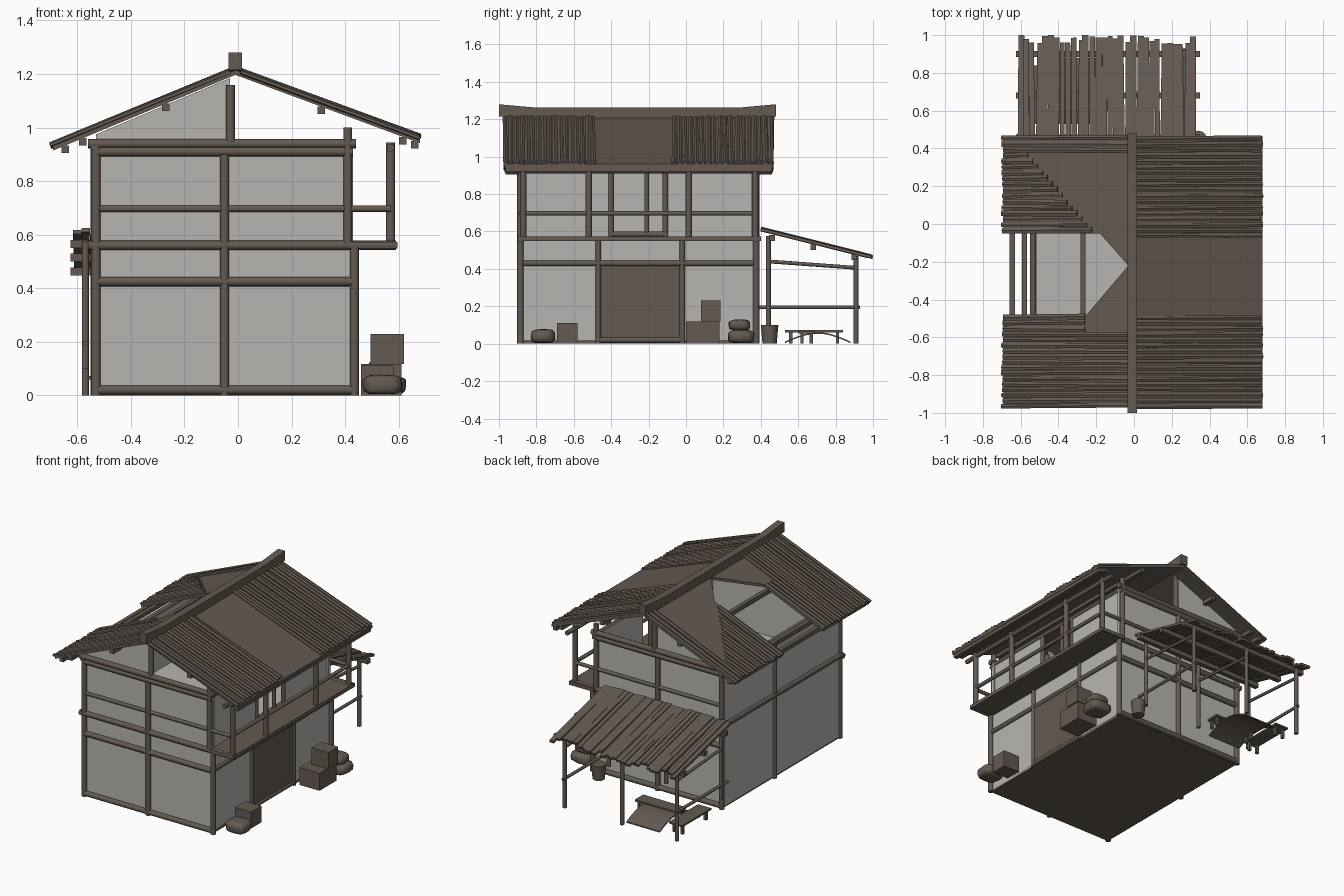
import bpy, bmesh, math, random
from mathutils import Vector, Matrix

if "Cube" in bpy.data.objects:
    bpy.data.objects.remove(bpy.data.objects["Cube"])

random.seed(4)


def material(name, col):
    m = bpy.data.materials.new(name)
    m.diffuse_color = (*col, 1)
    m.use_nodes = True
    m.node_tree.nodes["Principled BSDF"].inputs["Base Color"].default_value = m.diffuse_color
    return m


WOOD = material("weathered wood", (0.125, 0.102, 0.083))
PLASTER = material("grey plaster", (0.47, 0.46, 0.44))


def finish(name, bm, mat, smooth=False):
    bmesh.ops.recalc_face_normals(bm, faces=bm.faces)
    me = bpy.data.meshes.new(name)
    bm.to_mesh(me)
    bm.free()
    me.materials.append(mat)
    ob = bpy.data.objects.new(name, me)
    bpy.context.collection.objects.link(ob)
    if smooth:
        bpy.context.view_layer.objects.active = ob
        ob.select_set(True)
        bpy.ops.object.shade_smooth_by_angle(angle=math.radians(50))
        ob.select_set(False)
    return ob


def bar(bm, a, b, w, h=None, sides=4):
    """Beam from a to b: w is the horizontal width, h the height."""
    a, b = Vector(a), Vector(b)
    d = (b - a).normalized()
    up = Vector((0, 1, 0)) if abs(d.z) > 0.95 else Vector((0, 0, 1))
    s = d.cross(up).normalized()
    t = s.cross(d)
    m = Matrix((s, t, d)).transposed().to_4x4()
    m = Matrix.Translation((a + b) / 2) @ m @ Matrix.Diagonal((w, h or w, (b - a).length, 1))
    if sides == 4:
        bmesh.ops.create_cube(bm, size=1, matrix=m)
    else:
        bmesh.ops.create_cone(bm, cap_ends=True, segments=sides, radius1=0.5, radius2=0.5, depth=1, matrix=m)


def bars(name, items, mat=WOOD, w=0.035, sides=10):
    bm = bmesh.new()
    for a, b in items:
        bar(bm, a, b, w, sides=sides)
    return finish(name, bm, mat, sides > 4)


def box(name, x, y, z, mat):
    bm = bmesh.new()
    c = [(p[0] + p[1]) / 2 for p in (x, y, z)]
    s = [p[1] - p[0] for p in (x, y, z)]
    bmesh.ops.create_cube(bm, size=1, matrix=Matrix.Translation(c) @ Matrix.Diagonal((*s, 1)))
    return finish(name, bm, mat)


def plate(name, pts, offset, mat):
    """Polygon extruded by an offset vector."""
    bm = bmesh.new()
    f = bm.faces.new([bm.verts.new(p) for p in pts])
    r = bmesh.ops.extrude_face_region(bm, geom=[f])
    bmesh.ops.translate(bm, vec=offset, verts=[v for v in r["geom"] if isinstance(v, bmesh.types.BMVert)])
    return finish(name, bm, mat)


XL, XR, YF, YB = -0.53, 0.43, -0.88, 0.37

# Floors and plaster walls
box("ground_floor", (XL, XR), (YF, YB), (0, 0.02), WOOD)
box("upper_floor", (XL, XR), (YF, YB), (0.545, 0.56), PLASTER)
box("front_wall", (XL, XR), (YF, YF + 0.02), (0.01, 0.93), PLASTER)
box("back_wall", (XL, XR), (YB - 0.02, YB), (0.01, 0.93), PLASTER)
box("left_wall", (XL - 0.005, XL + 0.015), (YF, YB), (0.01, 0.93), PLASTER)
box("right_wall_lower", (XR - 0.02, XR), (YF, YB), (0.01, 0.56), PLASTER)
box("right_wall_upper_front", (XR - 0.03, XR - 0.01), (YF, -0.40), (0.56, 0.93), PLASTER)
box("right_wall_upper_back", (XR - 0.03, XR - 0.01), (-0.11, YB), (0.56, 0.93), PLASTER)
for name, y in (("front_gable", YF), ("back_gable", YB - 0.02)):
    plate(name, [(XL, y, 0.93), (-0.03, y, 0.93), (-0.03, y, 1.185), (XL, y, 0.975)], (0, 0.02, 0), PLASTER)

# Timber frame on the front and back
for name, y in (("front_frame", YF - 0.005), ("back_frame", YB + 0.005)):
    bars(name, [((XL, y, 0), (XL, y, 0.93)), ((XR + 0.005, y, 0), (XR + 0.005, y, 0.56)),
                ((XR - 0.02, y, 0.56), (XR - 0.02, y, 1.0)), ((-0.05, y, 0), (-0.05, y, 0.9)),
                ((-0.028, y, 0.94), (-0.028, y, 1.16)),
                ((XL, y, 0.425), (XR, y, 0.425)), ((XL, y, 0.02), (XR, y, 0.02)),
                ((XL - 0.03, y, 0.56), (0.59, y, 0.56)), ((XL, y, 0.91), (XR, y, 0.91)),
                ((XL - 0.03, y, 0.94), (0.44, y, 0.94))])
    bars(name + "_rail", [((XL, y, 0.697), (0.57, y, 0.697))], w=0.024)

# Timber frame on the left and right
bars("left_frame", [((XL - 0.005, -0.18, 0), (XL - 0.005, -0.18, 0.93))]
     + [((XL - 0.005, YF - 0.02, z), (XL - 0.005, YB + 0.02, z)) for z in (0.56, 0.93)])
bars("right_frame", [((XR, y, 0), (XR, y, 0.56)) for y in (-0.47, -0.02)]
     + [((XR - 0.015, y, 0.56), (XR - 0.015, y, 0.92)) for y in (-0.40, -0.11)]
     + [((XR, YF, 0.43), (XR, YB, 0.43)), ((XR, -0.47, 0.02), (XR, -0.02, 0.02)),
        ((XR - 0.015, -0.40, 0.585), (XR - 0.015, -0.11, 0.585)),
        ((XR - 0.015, YF, 0.925), (XR - 0.015, YB, 0.925))], w=0.03)
bars("window_mullion", [((XR - 0.015, -0.21, 0.56), (XR - 0.015, -0.21, 0.92))], w=0.025)
box("door", (XR, XR + 0.006), (-0.455, -0.035), (0.03, 0.415), WOOD)

# Balcony
box("balcony_floor", (XR - 0.02, 0.595), (YF - 0.02, YB + 0.03), (0.548, 0.572), WOOD)
bars("balcony_posts", [((0.57, y, 0.56), (0.57, y, 0.945)) for y in (-0.87, -0.52, 0.015, 0.37)])
bars("balcony_rails", [((0.57, YF, 0.697), (0.57, YB + 0.01, 0.697))], w=0.025)
bars("balcony_top_beam", [((0.57, -0.96, 0.925), (0.57, 0.46, 0.925))], w=0.03)


# Roof: u is the distance out from the ridge, on the left (-1) or right (1)
def roof(side, u, y, dz=0.0):
    return Vector((-0.01 + side * u, y, 1.215 - (0.415 if side < 0 else 0.37) * u + dz))


right = [(0, -0.97), (0.69, -0.97), (0.69, 0.465), (0, 0.465)]
left = [(0, -0.97), (0.68, -0.97), (0.68, -0.48), (0.24, -0.48), (0.02, -0.22),
        (0.17, -0.05), (0.68, -0.05), (0.68, 0.465), (0, 0.465)]
plate("right_roof_sheet", [roof(1, u, y) for u, y in right], (0, 0, -0.018), WOOD)
plate("left_roof_sheet", [roof(-1, u, y) for u, y in left], (0, 0, -0.018), WOOD)


def planks(name, side, y0, y1, start):
    bm = bmesh.new()
    n = round((y1 - y0) / 0.03)
    for i in range(n):
        y = y0 + (i + 0.5) * (y1 - y0) / n
        a = roof(side, start(y), y + random.uniform(-.006, .006), random.uniform(0.0, 0.006))
        b = roof(side, 0.692 - random.uniform(0, 0.012), y, random.uniform(0.0, 0.008))
        bar(bm, a, b, random.uniform(0.026, 0.036), 0.02, sides=6)
    finish(name, bm, WOOD)


planks("right_front_planks", 1, -0.98, -0.48, lambda y: 0.02)
planks("right_back_planks", 1, -0.08, 0.47, lambda y: 0.02)
planks("left_front_planks", -1, -0.98, -0.48, lambda y: 0.02 if y < -0.58 else 0.25)
planks("left_back_planks", -1, -0.05, 0.47, lambda y: 0.2 + 0.85 * (y + 0.05) if y < 0.37 else 0.02)

# Purlins under the roof
bm = bmesh.new()
for side, us in ((-1, (0.26, 0.57, 0.635)), (1, (0.32, 0.625, 0.67))):
    for u in us:
        bar(bm, roof(side, u, -0.965, -0.032), roof(side, u, 0.46, -0.032), 0.028)
finish("purlins", bm, WOOD)

# Ridge beam with raised ends
profile = [(-1, 1.28), (-0.8, 1.262), (0.28, 1.262), (0.48, 1.28), (0.48, 1.215), (0.28, 1.2), (-0.8, 1.2), (-1, 1.215)]
plate("ridge_beam", [(-0.035, y, z) for y, z in profile], (0.05, 0, 0), WOOD)

# Lean-to at the back
LX = (-0.57, -0.16, 0.27)
bars("lean_to_posts", [((x, 0.91, 0), (x, 0.91, 0.47)) for x in LX]
     + [((x, 0.44, 0.1), (x, 0.44, 0.575)) for x in LX], w=0.027)
bars("lean_to_rails", [((x, 0.44, 0.44), (x, 0.92, 0.405)) for x in LX]
     + [((x, 0.37, 0.195), (x, 0.93, 0.195)) for x in (LX[0], LX[2])], w=0.02)
bm = bmesh.new()
for y, z in ((0.46, 0.565), (0.68, 0.515), (0.9, 0.462)):
    bar(bm, (-0.625, y, z), (0.35, y, z), 0.03)
finish("lean_to_purlins", bm, WOOD)
bm = bmesh.new()
for i in range(30):
    x = -0.6 + i * 0.0315
    end = random.uniform(0.95, 1.0)
    z = random.uniform(0, 0.01)
    bar(bm, (x, 0.40, 0.608 + z), (x + random.uniform(-.008, .008), end, 0.608 - 0.25 * (end - 0.40) + z),
        random.uniform(0.024, 0.036), 0.016)
finish("lean_to_planks", bm, WOOD)

# Bench and arched mat under the lean-to
box("bench_top", (-0.56, -0.46), (0.53, 0.84), (0.06, 0.072), WOOD)
bars("bench_legs", [((x, y, 0), (x, y, 0.065)) for x in (-0.54, -0.48) for y in (0.56, 0.81)], w=0.018, sides=4)
box("low_bench_top", (-0.42, -0.1), (0.60, 0.69), (0.055, 0.068), WOOD)
bars("low_bench_legs", [((x, y, 0), (x, y, 0.06)) for x in (-0.4, -0.12) for y in (0.62, 0.67)], w=0.018, sides=4)
arc = [(0.53 + 0.035 * i, 0.003 + 0.05 * math.sin(math.pi * i / 10)) for i in range(11)]
plate("arched_mat", [(-0.42, y, z) for y, z in arc] + [(-0.42, y, z + 0.008) for y, z in reversed(arc)],
      (0.25, 0, 0), WOOD)


# Crates, sacks and a tub
def sack(name, c, s):
    bm = bmesh.new()
    bmesh.ops.create_icosphere(bm, subdivisions=3, radius=1)
    for v in bm.verts:
        v.co = Vector([math.copysign(abs(k) ** 0.6, k) for k in v.co]) * random.uniform(0.95, 1.03)
        v.co = Vector([v.co[i] * s[i] + c[i] for i in range(3)])
        v.co.z = max(v.co.z, 0.005)
    finish(name, bm, WOOD, True)


box("front_crate", (0.46, 0.58), (-0.69, -0.58), (0, 0.112), WOOD)
box("large_crate", (0.46, 0.61), (0.0, 0.18), (0, 0.118), WOOD)
box("top_crate", (0.495, 0.62), (0.08, 0.185), (0.118, 0.23), WOOD)
sack("front_sack", (0.54, -0.765, 0.04), (0.075, 0.065, 0.038))
sack("back_sack_lower", (0.55, 0.295, 0.038), (0.08, 0.072, 0.036))
sack("back_sack_upper", (0.545, 0.285, 0.1), (0.065, 0.058, 0.03))
bm = bmesh.new()
bmesh.ops.create_cone(bm, cap_ends=True, segments=14, radius1=0.038, radius2=0.047, depth=0.1,
                      matrix=Matrix.Translation((0.34, 0.447, 0.05)))
finish("tub", bm, WOOD, True)
